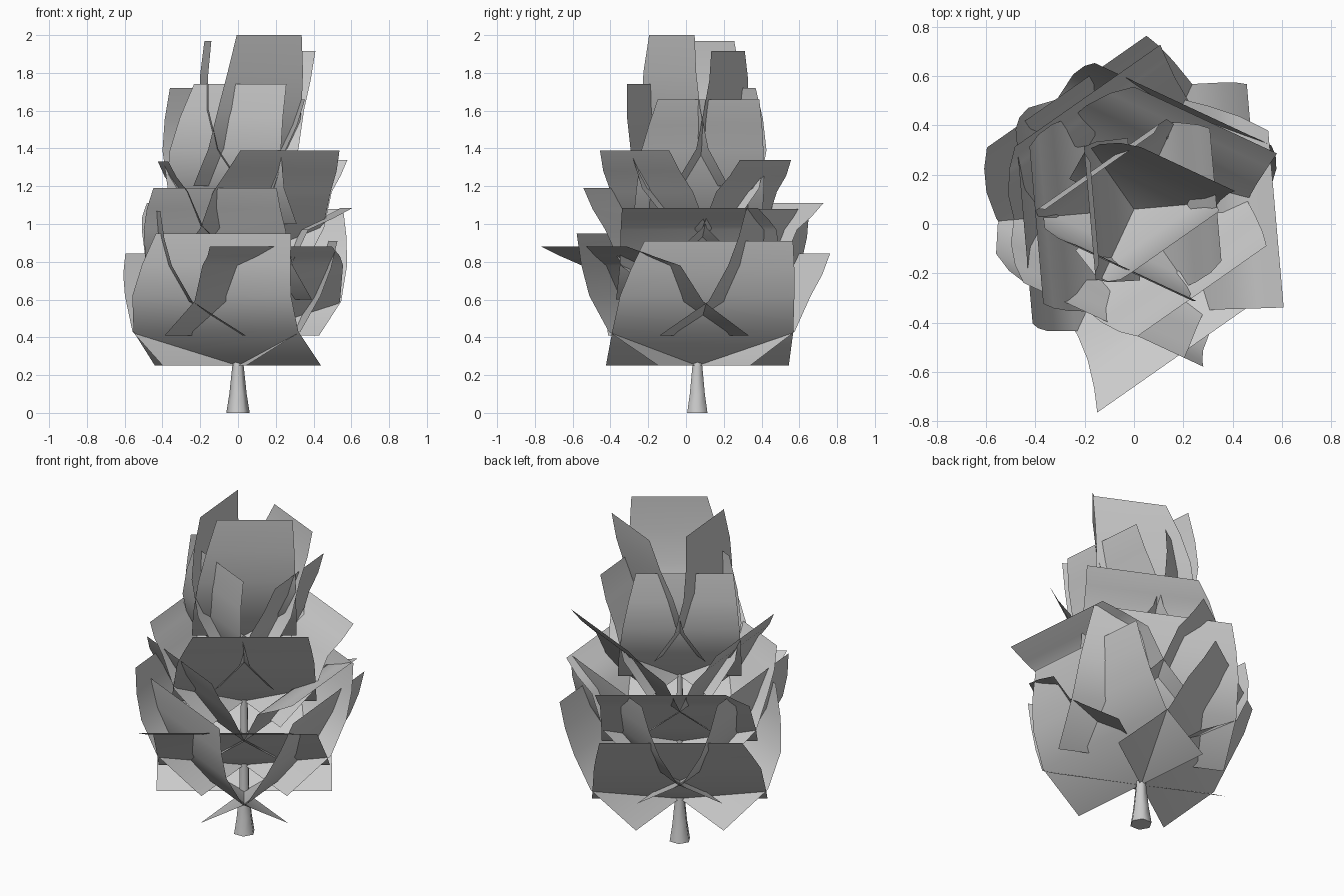
import bpy, bmesh, math

if "Cube" in bpy.data.objects:
    bpy.data.objects.remove(bpy.data.objects["Cube"])

CY = 0.06                      # trunk axis is offset a little in y


def make_object(name, bm):
    mesh = bpy.data.meshes.new(name)
    bm.to_mesh(mesh)
    bm.free()
    for p in mesh.polygons:
        p.use_smooth = True
    obj = bpy.data.objects.new(name, mesh)
    bpy.context.collection.objects.link(obj)
    return obj


def skin(bm, rows, closed=False):
    n = len(rows[0])
    for a, b in zip(rows, rows[1:]):
        for i in range(n if closed else n - 1):
            j = (i + 1) % n
            bm.faces.new((a[i], a[j], b[j], b[i]))


def leaf_card(name, base_z, facing, top_r, top_z, half_w, shift, sx, sz, flare):
    """Curved card: base edge crosses the trunk, shared lower bend, free top edge."""
    mid_r, mid_z = 0.40 * sx, base_z + 0.37 * sz
    # rows: outward, height, half-width factor, share of the sideways shift
    profile = [(0, base_z, flare, 0),
               (0.29 * sx, base_z + 0.18 * sz, 1 + (flare - 1) * 0.95, 0.05),
               (mid_r, mid_z, 1 + (flare - 1) * 0.75, 0.25),
               ((mid_r + top_r) / 2 + 0.01, (mid_z + top_z) / 2, 1 + (flare - 1) * 0.42, 0.6),
               (top_r, top_z, 1, 1)]
    a = math.radians(facing)
    bm = bmesh.new()
    rows = []
    for r, z, wf, sf in profile:
        row = []
        for side in (-1, 1):
            t = side * half_w * wf + shift * sf
            row.append(bm.verts.new((r * math.cos(a) - t * math.sin(a),
                                     CY + r * math.sin(a) + t * math.cos(a), z)))
        rows.append(row)
    skin(bm, rows)
    return make_object(name, bm)


# trunk: flared, tapering upward inside the foliage
bm = bmesh.new()
rings = []
for r, z in [(0.062, 0), (0.046, 0.1), (0.03, 0.25), (0.025, 0.6), (0.012, 1.2)]:
    rings.append([bm.verts.new((r * math.cos(i * math.pi / 3),
                                CY + r * math.sin(i * math.pi / 3), z))
                  for i in range(6)])
skin(bm, rings, closed=True)
bm.faces.new(rings[0][::-1])
bm.faces.new(rings[-1])
trunk = make_object("trunk", bm)
bpy.context.view_layer.objects.active = trunk
trunk.select_set(True)
bpy.ops.object.shade_smooth_by_angle(angle=math.radians(65))

# foliage tiers: base height, half width, start angle, bend scale out and up, base flare,
# then (top radius, top height, sideways shift) for three cards 120 degrees apart
TIERS = [
    (0.25, 0.395, -115, 1.0, 1.0, 1.23,
     [(0.46, 0.95, 0.13), (0.50, 0.91, 0.07), (0.547, 0.845, -0.05)]),
    (0.41, 0.395, -55, 0.98, 1.0, 1.2,
     [(0.59, 0.88, -0.20), (0.47, 1.08, 0.0), (0.45, 1.07, 0.03)]),
    (0.60, 0.36, -115, 0.84, 1.0, 1.2,
     [(0.46, 1.19, 0.08), (0.57, 1.085, -0.09), (0.485, 1.11, -0.11)]),
    (0.80, 0.32, -55, 0.75, 1.0, 1.25,
     [(0.43, 1.39, 0.035), (0.45, 1.34, -0.11), (0.40, 1.33, 0.03)]),
    (1.00, 0.27, -115, 0.56, 1.05, 1.27,
     [(0.23, 1.74, 0.12), (0.335, 1.66, 0.03), (0.206, 1.72, 0.026)]),
    (1.20, 0.21, -55, 0.45, 1.1, 1.38,
     [(0.205, 2.0, 0.058), (0.24, 1.915, -0.13), (0.16, 1.97, 0.0)]),
]
for n, (base_z, hw, start, sx, sz, flare, cards) in enumerate(TIERS):
    for k, (r, z, shift) in enumerate(cards):
        leaf_card(f"foliage_tier{n + 1}_card{k + 1}", base_z, start + 120 * k,
                  r, z, hw, shift, sx, sz, flare)
